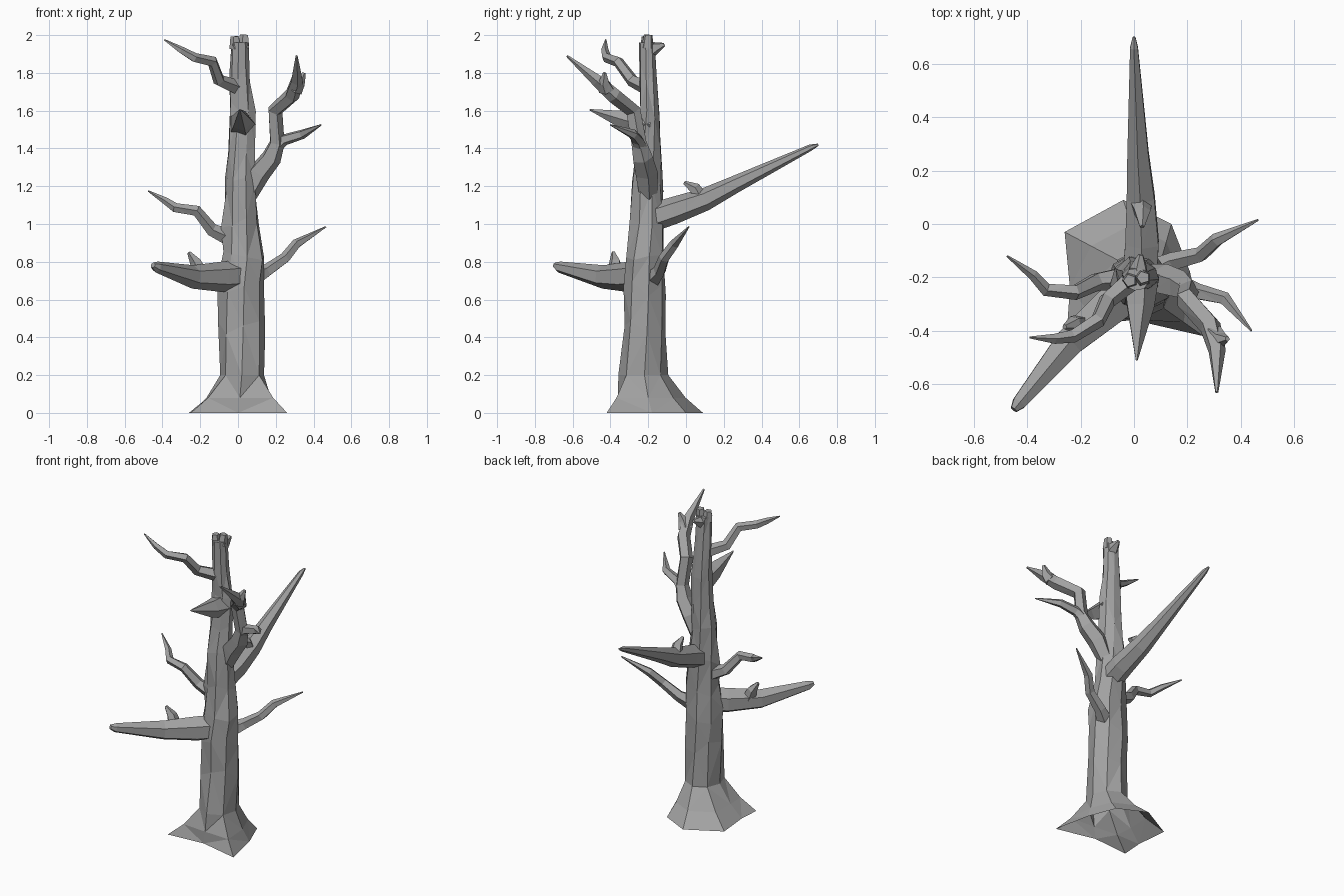
import bpy, bmesh, math, random
from mathutils import Vector, Quaternion

random.seed(4)
bark = bpy.data.materials.new("bark")
bark.diffuse_color = (0.36, 0.36, 0.36, 1)


def skin(name, rings, cap_start=True):
    """Flat-shaded triangulated skin through closed rings, capped at the ends."""
    bm = bmesh.new()
    loops = [[bm.verts.new(p) for p in ring] for ring in rings]
    n = len(loops[0])
    for a, b in zip(loops, loops[1:]):
        for i in range(n):
            j = (i + 1) % n
            bm.faces.new((a[i], a[j], b[j], b[i]))
    if cap_start:
        bm.faces.new(loops[0][::-1])
    bm.faces.new(loops[-1])
    bmesh.ops.triangulate(bm, faces=bm.faces[:])
    bmesh.ops.recalc_face_normals(bm, faces=bm.faces[:])
    mesh = bpy.data.meshes.new(name)
    bm.to_mesh(mesh)
    bm.free()
    mesh.materials.append(bark)
    ob = bpy.data.objects.new(name, mesh)
    bpy.context.collection.objects.link(ob)
    return ob


def branch(name, path, sides=5):
    """Tapered crooked branch; path holds (x, y, z, radius)."""
    pts = [Vector(p[:3]) for p in path]
    rings, side, prev = [], None, None
    for i, p in enumerate(pts):
        d_in = (p - pts[max(i - 1, 0)]).normalized()
        d_out = (pts[min(i + 1, len(pts) - 1)] - p).normalized()
        d = (d_in + d_out).normalized()
        if side is None:
            side = d.cross(Vector((0, 0, 1)))
            if side.length < 0.1:
                side = Vector((1, 0, 0))
            side.normalize()
        else:
            side = prev.rotation_difference(d) @ side
        prev = d
        r = path[i][3]
        rings.append([p + Quaternion(d, math.tau * (k + 0.5) / sides) @ side * r
                      for k in range(sides)])
    return skin(name, rings)


# Trunk: flared root corners (open underneath), then rings (z, cx, cy, rx, ry)
roots = [(0.21, -0.18), (0.14, 0.0), (-0.04, 0.09), (-0.26, -0.03),
         (-0.24, -0.24), (-0.25, -0.38), (0.0, -0.36), (0.26, -0.42)]
levels = [(0.20, 0.02, -0.22, 0.125, 0.13), (0.45, 0.02, -0.215, 0.12, 0.115),
          (0.66, 0.015, -0.215, 0.118, 0.11), (0.84, 0.025, -0.215, 0.115, 0.105),
          (1.02, 0.015, -0.205, 0.103, 0.092), (1.20, 0.012, -0.205, 0.086, 0.082),
          (1.42, 0.015, -0.197, 0.075, 0.068), (1.60, 0.02, -0.19, 0.072, 0.056),
          (1.80, 0.012, -0.20, 0.056, 0.05), (1.96, 0.01, -0.207, 0.046, 0.042)]
rings = []
for n, (z, cx, cy, rx, ry) in enumerate(levels):
    ring = []
    for k in range(8):
        a = math.tau * k / 8 + 0.07 * n
        j = random.uniform(0.9, 1.08)
        h = random.uniform(-0.05, 0.05) if 0 < n < 9 else 0
        ring.append(Vector((cx + rx * j * math.cos(a), cy + ry * j * math.sin(a), z + h)))
    rings.append(ring)
foot = [Vector((x, y, 0)) for x, y in roots]
flare = [f.lerp(t, 0.5).xy.to_3d() + Vector((0, 0, 0.08)) for f, t in zip(foot, rings[0])]
skin("trunk", [foot, flare] + rings, cap_start=False)

# Splintered trunk top
branch("splinter_left", [(-0.012, -0.21, 1.93, 0.034), (-0.016, -0.212, 1.995, 0.024)])
branch("splinter_right", [(0.03, -0.205, 1.93, 0.034), (0.034, -0.20, 2.0, 0.024)])

# Large limbs
branch("back_limb", [(0.02, -0.22, 1.02, 0.075), (0.03, -0.07, 1.07, 0.072),
                     (0.025, 0.10, 1.13, 0.06), (0.015, 0.26, 1.21, 0.046),
                     (0.0, 0.66, 1.405, 0.017), (0.0, 0.70, 1.42, 0.006)], 6)
branch("front_left_limb", [(0.03, -0.22, 0.73, 0.08), (-0.09, -0.31, 0.72, 0.08),
                           (-0.24, -0.44, 0.72, 0.062), (-0.43, -0.67, 0.772, 0.03),
                           (-0.45, -0.695, 0.782, 0.015)], 6)
branch("right_limb", [(0.05, -0.20, 1.15, 0.05), (0.11, -0.21, 1.27, 0.062),
                      (0.175, -0.23, 1.35, 0.056), (0.205, -0.25, 1.43, 0.042),
                      (0.195, -0.28, 1.60, 0.042), (0.285, -0.38, 1.68, 0.042),
                      (0.31, -0.47, 1.76, 0.034), (0.31, -0.63, 1.89, 0.006)])
branch("front_spike", [(0.02, -0.19, 1.525, 0.075), (0.02, -0.31, 1.545, 0.056),
                       (0.01, -0.51, 1.605, 0.004)])

# Thin crooked branches
branch("right_limb_fork", [(0.19, -0.24, 1.40, 0.04), (0.24, -0.255, 1.445, 0.032),
                           (0.34, -0.28, 1.475, 0.026), (0.44, -0.40, 1.525, 0.004)])
branch("left_branch", [(-0.03, -0.20, 0.92, 0.048), (-0.14, -0.215, 0.97, 0.036),
                       (-0.22, -0.255, 1.07, 0.03), (-0.33, -0.245, 1.085, 0.026),
                       (-0.38, -0.19, 1.12, 0.02), (-0.475, -0.12, 1.175, 0.004)])
branch("upper_left_branch", [(0.0, -0.20, 1.72, 0.042), (-0.10, -0.285, 1.76, 0.034),
                             (-0.135, -0.36, 1.86, 0.03), (-0.23, -0.42, 1.88, 0.026),
                             (-0.30, -0.43, 1.92, 0.02), (-0.39, -0.425, 1.975, 0.004)])
branch("right_branch", [(0.08, -0.18, 0.71, 0.052), (0.15, -0.14, 0.75, 0.036),
                        (0.25, -0.115, 0.82, 0.03), (0.31, -0.06, 0.895, 0.027),
                        (0.465, 0.015, 0.985, 0.004)])

# Short broken twigs
twigs = {
    "back_limb_twig": ((0.025, 0.07, 1.14), (0.03, 0.045, 1.19), (0.03, -0.01, 1.22)),
    "front_left_limb_twig": ((-0.20, -0.38, 0.74), (-0.225, -0.375, 0.80), (-0.26, -0.385, 0.85)),
    "right_limb_twig": ((0.30, -0.42, 1.71), (0.325, -0.435, 1.75), (0.35, -0.43, 1.80)),
    "trunk_top_twig": ((0.015, -0.20, 1.91), (0.02, -0.16, 1.935), (0.025, -0.115, 1.95)),
}
for name, (a, b, c) in twigs.items():
    branch(name, [(*a, 0.044), (*b, 0.032), (*c, 0.01)])
